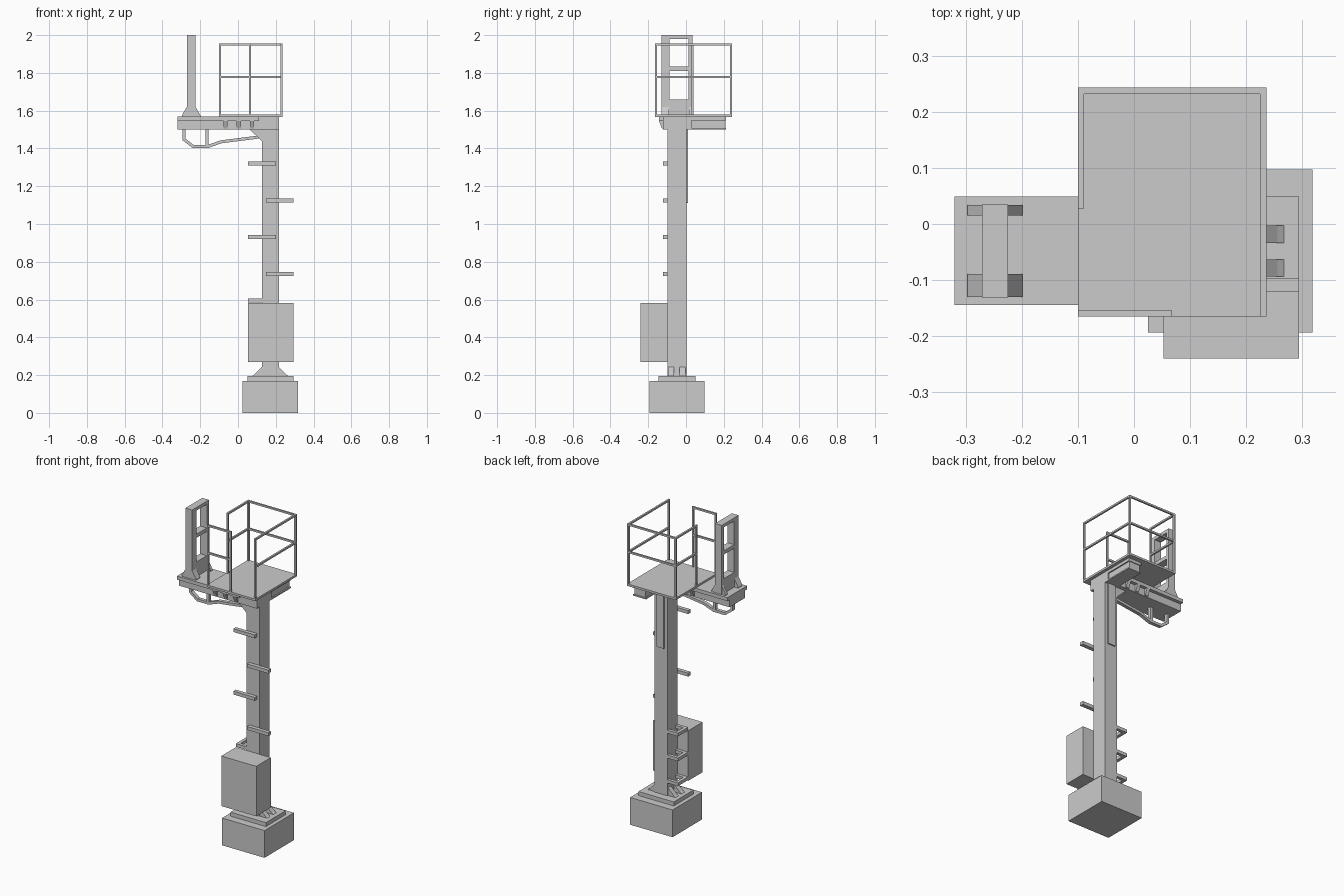
import bpy, bmesh
from mathutils import Vector

if "Cube" in bpy.data.objects:
    bpy.data.objects.remove(bpy.data.objects["Cube"])


def finish(name, bm):
    bmesh.ops.recalc_face_normals(bm, faces=bm.faces)
    me = bpy.data.meshes.new(name)
    bm.to_mesh(me)
    bm.free()
    ob = bpy.data.objects.new(name, me)
    bpy.context.collection.objects.link(ob)
    return ob


def boxes(name, *specs):
    """Each spec is (x0, x1, y0, y1, z0, z1)."""
    bm = bmesh.new()
    for x0, x1, y0, y1, z0, z1 in specs:
        vs = bmesh.ops.create_cube(bm, size=1)["verts"]
        for v in vs:
            v.co = Vector(((x0 + x1) / 2 + v.co.x * (x1 - x0),
                           (y0 + y1) / 2 + v.co.y * (y1 - y0),
                           (z0 + z1) / 2 + v.co.z * (z1 - z0)))
    return finish(name, bm)


def prism(name, pts, a, b, axis="y"):
    """Extrude a profile: (x, z) along y, or (y, z) along x."""
    bm = bmesh.new()
    place = (lambda p, t: (p[0], t, p[1])) if axis == "y" else (lambda p, t: (t, p[0], p[1]))
    face = bm.faces.new([bm.verts.new(place(p, a)) for p in pts])
    new = bmesh.ops.extrude_face_region(bm, geom=[face])["geom"]
    shift = Vector((0, b - a, 0)) if axis == "y" else Vector((b - a, 0, 0))
    bmesh.ops.translate(bm, vec=shift, verts=[g for g in new if isinstance(g, bmesh.types.BMVert)])
    return finish(name, bm)


CX, CY = 0.171, -0.047          # pole axis
PX0, PX1, PY0, PY1 = 0.127, 0.216, -0.097, 0.003

# Foundation, base plate and pole
boxes("foundation", (0.025, 0.318, -0.193, 0.097, 0, 0.17))
boxes("base_plate", (0.05, 0.294, -0.145, 0.049, 0.17, 0.195))
boxes("pole", (PX0, PX1, PY0, PY1, 0.195, 1.5))

# Base gussets on both sides of the pole
for i, y in enumerate((-0.094, -0.034)):
    for s in (-1, 1):
        prism(f"base_gusset_{i}_{s}",
              [(CX + s * 0.04, 0.195), (CX + s * 0.096, 0.195), (CX + s * 0.085, 0.203),
               (CX + s * 0.044, 0.243), (CX + s * 0.04, 0.243)], y, y + 0.031)

# Cabinet and its open side brackets
boxes("cabinet", (0.053, 0.294, -0.24, PY0, 0.27, 0.582))
for i, z in enumerate((0.275, 0.43, 0.585)):
    boxes(f"side_bracket_{i}",
          (0.053, PX0, PY0, PY0 + 0.02, z, z + 0.02),
          (0.053, PX0, PY1 - 0.02, PY1, z, z + 0.02),
          (0.053, 0.073, PY0 + 0.02, PY1 - 0.02, z, z + 0.02))

# Alternating climbing rungs
for i in range(4):
    x = 0.147 if i % 2 == 0 else 0.053
    z = 0.725 + i * 0.195
    boxes(f"rung_{i}", (x, x + 0.147, -0.121, PY0, z, z + 0.021))

# Cable cover on the back of the pole
boxes("cable_cover", (0.146, 0.197, PY1, 0.011, 1.11, 1.5))

# Pole head with a sloped haunch
boxes("pole_head", (0.063, PX1, -0.123, 0.028, 1.5, 1.569))
prism("head_haunch", [(0.063, 1.5), (0.135, 1.5), (0.135, 1.43), (PX0, 1.438)], PY0, PY1)

# Side beam below the platform
boxes("platform_beam", (PX0 + 0.008, PX1 - 0.008, 0.02, 0.208, 1.503, 1.55),
      (PX0, PX1, 0.02, 0.213, 1.549, 1.569),
      (PX0, PX1, 0.02, 0.213, 1.5, 1.508))

# Cantilever arm: box, wide top flange, tapered ribs
boxes("arm_box", (-0.32, 0.07, -0.123, 0.028, 1.5, 1.546))
boxes("arm_flange", (-0.32, 0.11, -0.144, 0.049, 1.546, 1.568))
for i, x in enumerate((-0.066, 0.004, 0.074)):
    for s in (-1, 1):
        prism(f"arm_rib_{i}_{s}",
              [(CY + s * 0.07, 1.546), (CY + s * 0.096, 1.546),
               (CY + s * 0.08, 1.506), (CY + s * 0.07, 1.506)],
              x - 0.011, x + 0.011, "x")

# Bent brace below the arm, with a strut
brace = [(-0.285, 1.505), (-0.285, 1.447), (-0.237, 1.41), (-0.16, 1.41),
         (-0.09, 1.435), (0.13, 1.463)]
pts = [Vector(p) for p in brace]
outer, inner = [], []
for i, p in enumerate(pts):
    d0 = (p - pts[i - 1]).normalized() if i else (pts[1] - p).normalized()
    d1 = (pts[i + 1] - p).normalized() if i < len(pts) - 1 else d0
    t = (d0 + d1).normalized()
    n = Vector((-t.y, t.x)) * 0.008 / max(t.dot(d0), 0.5)
    outer.append(p - n)
    inner.append(p + n)
prism("arm_brace", [tuple(p) for p in outer + inner[::-1]], -0.064, -0.042)
boxes("brace_strut", (-0.173, -0.156, -0.064, -0.042, 1.408, 1.505))

# Upright frame at the end of the arm
FX0, FX1 = -0.271, -0.225
posts = ((-0.131, -0.088), (0.014, 0.035))
boxes("frame", *[(FX0, FX1, a, b, 1.568, 2.0) for a, b in posts],
      *[(FX0, FX1, -0.088, 0.014, a, b) for a, b in ((1.568, 1.66), (1.81, 1.833), (1.98, 2.0))])
for i, (a, b) in enumerate(posts):
    prism(f"frame_foot_{i}", [(-0.297, 1.568), (-0.199, 1.568), (-0.199, 1.575), (FX1, 1.62),
                              (FX0, 1.62), (-0.297, 1.575)], a + 0.001, b - 0.001)

# Work platform
X0, X1, Y0, Y1 = -0.1, 0.236, -0.165, 0.243
boxes("platform", (X0, X1, Y0, Y1, 1.567, 1.58))

# Railing: posts, then top and middle rails, open at the ladder and the arm
W = 0.011
rail_posts = [(X0, Y0), (0.057, Y0), (X1 - W, Y0), (X1 - W, Y1 - W), (X0, Y1 - W), (X0, 0.028)]
boxes("railing_posts", *[(x, x + W, y, y + W, 1.58, 1.955) for x, y in rail_posts])
for name, z in (("top_rail", 1.944), ("middle_rail", 1.773)):
    boxes(name, (X0 + W, 0.057, Y0, Y0 + W, z, z + W),
          (X1 - W, X1, Y0 + W, Y1 - W, z, z + W),
          (X0 + W, X1 - W, Y1 - W, Y1, z, z + W),
          (X0, X0 + W, 0.028 + W, Y1 - W, z, z + W))
